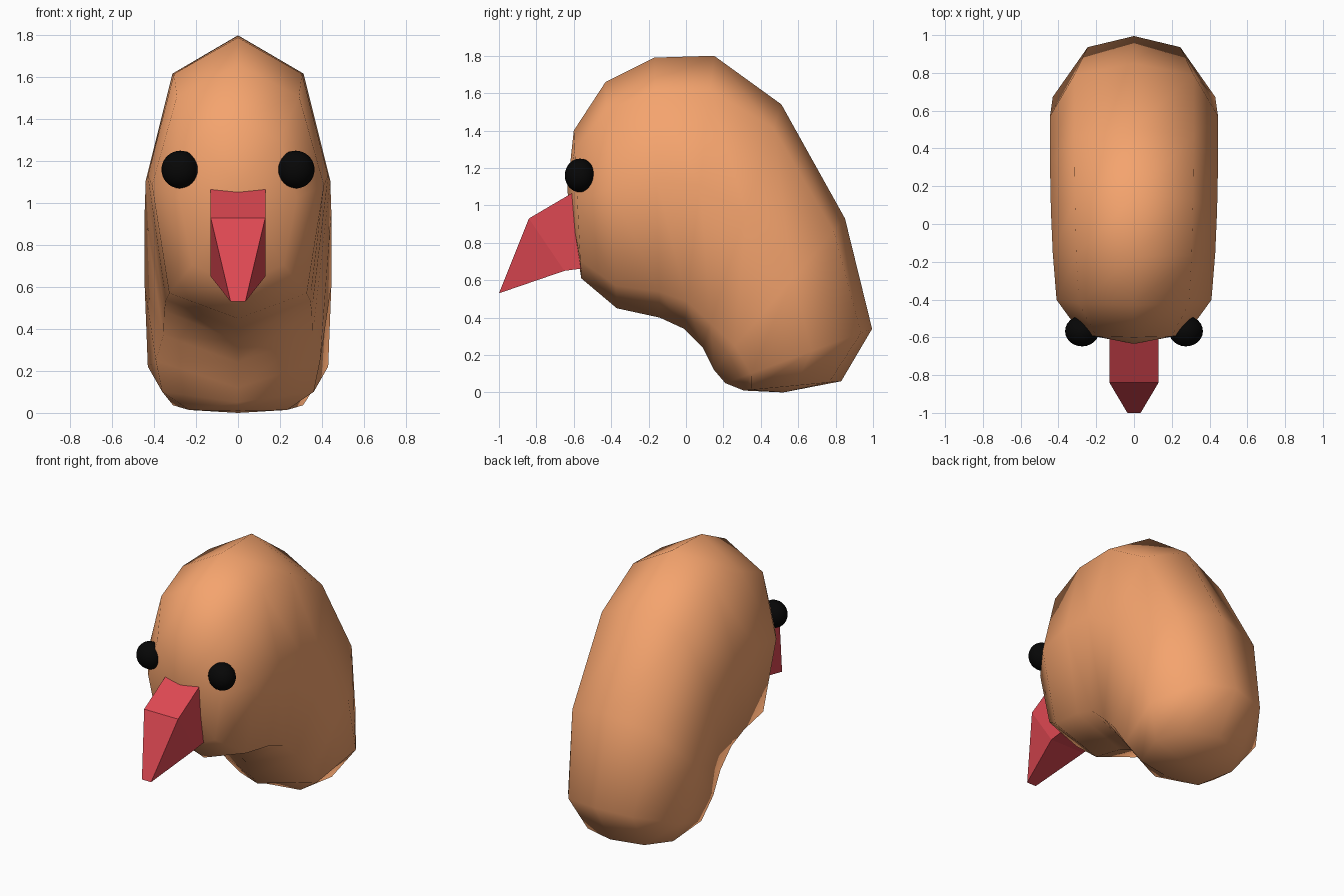
import bpy, bmesh, math
from mathutils import Vector

if "Cube" in bpy.data.objects:
    bpy.data.objects.remove(bpy.data.objects["Cube"])


def material(name, rgb):
    m = bpy.data.materials.new(name)
    m.diffuse_color = (*rgb, 1)
    m.use_nodes = True
    m.node_tree.nodes["Principled BSDF"].inputs["Base Color"].default_value = m.diffuse_color
    return m


def finish(bm, name, mat, smooth):
    bmesh.ops.recalc_face_normals(bm, faces=bm.faces)
    for f in bm.faces:
        f.smooth = smooth
    mesh = bpy.data.meshes.new(name)
    bm.to_mesh(mesh)
    bm.free()
    mesh.materials.append(mat)
    ob = bpy.data.objects.new(name, mesh)
    bpy.context.collection.objects.link(ob)
    return ob


skin = material("skin", (0.91, 0.37, 0.155))
red = material("beak_red", (0.73, 0.065, 0.085))
black = material("eye_black", (0.002, 0.002, 0.002))

# Head and neck: eight-sided rounded rings swept around a bean-shaped bend
# each ring: outer (y, z), inner (y, z), half width,
# outer corner (width, depth), side depth, inner corner (width, depth)
rings = [
    ((-0.60, 1.40), (-0.56, 0.61), 0.28, (0.71, 0.75), 0.05, (0.78, 0.76)),
    ((-0.43, 1.66), (-0.37, 0.45), 0.41, (0.71, 0.75), 0.05, (0.80, 0.80)),
    ((-0.17, 1.79), (-0.14, 0.40), 0.43, (0.71, 0.75), 0.05, (0.80, 0.80)),
    ((0.15, 1.80), (-0.01, 0.34), 0.44, (0.71, 0.75), 0.05, (0.80, 0.80)),
    ((0.51, 1.54), (0.09, 0.24), 0.445, (0.71, 0.80), 0.10, (0.80, 0.80)),
    ((0.85, 0.93), (0.15, 0.12), 0.445, (0.71, 0.83), 0.20, (0.88, 0.68)),
    ((0.995, 0.34), (0.21, 0.05), 0.43, (0.57, 0.85), 0.18, (0.84, 0.65)),
    ((0.83, 0.06), (0.31, 0.01), 0.31, (0.70, 0.75), 0.05, (0.75, 0.85)),
]
SIDES = 8
bm = bmesh.new()
loops = []
for outer, inner, w, (ow, od), sd, (iw, idp) in rings:
    o, i = Vector((0, *outer)), Vector((0, *inner))
    mid, half = (o + i) / 2, (o - i) / 2
    right = [(ow, od), (1, sd), (iw, -idp)]
    left = [(-x, d) for x, d in reversed(right)]
    section = [(0, 1)] + right + [(0, -1)] + left
    loops.append([bm.verts.new(mid + half * d + Vector((w * x, 0, 0))) for x, d in section])
for a, b in zip(loops, loops[1:]):
    for k in range(SIDES):
        n = (k + 1) % SIDES
        bm.faces.new((a[k], a[n], b[n], b[k]))
# Face and base caps
for loop, pole in ((loops[0], (0, -0.635, 1.08)), (loops[-1], (0, 0.52, 0))):
    p = bm.verts.new(pole)
    for k in range(SIDES):
        bm.faces.new((loop[k], loop[(k + 1) % SIDES], p))
finish(bm, "head", skin, True)

# Beak: back opening narrowing to a tip edge
bm = bmesh.new()


def pair(x, y, z):
    return [bm.verts.new((s * x, y, z)) for s in (-1, 1)]


top0, top1 = pair(0.13, -0.50, 1.13), pair(0.13, -0.84, 0.93)
low0, low1 = pair(0.13, -0.50, 0.67), pair(0.13, -0.65, 0.65)
tip = pair(0.035, -1.0, 0.53)
for a, b in ((top0, top1), (top1, tip), (tip, low1), (low1, low0), (low0, top0)):
    bm.faces.new((a[0], a[1], b[1], b[0]))
for s in (0, 1):
    bm.faces.new((top0[s], top1[s], low1[s], low0[s]))
    bm.faces.new((top1[s], tip[s], low1[s]))
finish(bm, "beak", red, False)

# Eyes
for side, x in (("left", -0.275), ("right", 0.275)):
    bm = bmesh.new()
    bmesh.ops.create_uvsphere(bm, u_segments=24, v_segments=16, radius=0.09)
    eye = finish(bm, side + "_eye", black, True)
    eye.location = (x, -0.567, 1.16)
    eye.scale = (1, 0.9, 1)
